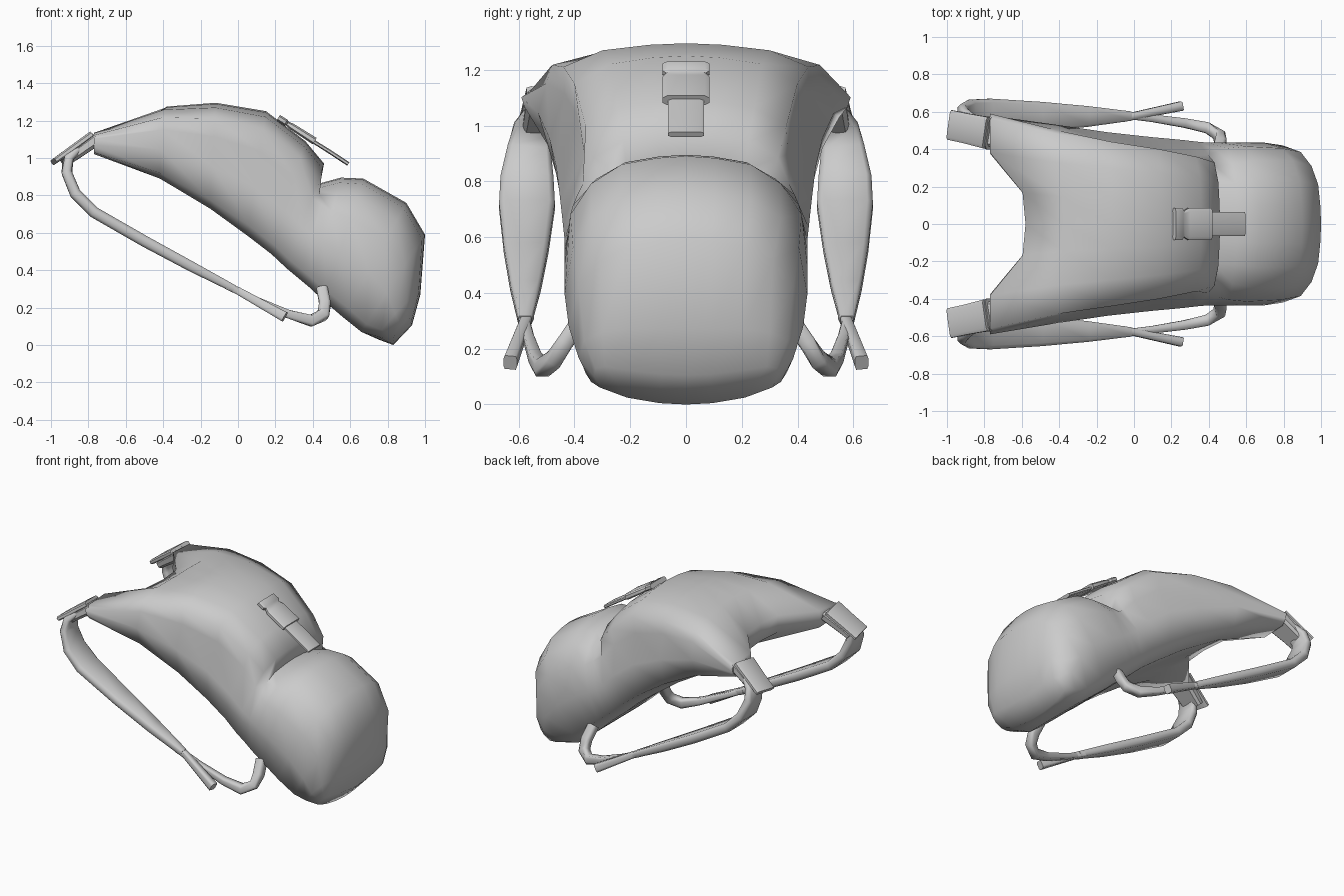
import bpy, bmesh, math
from mathutils import Vector

cube = bpy.data.objects.get("Cube")
if cube:
    bpy.data.objects.remove(cube, do_unlink=True)

grey = bpy.data.materials.new("plain_grey")
grey.use_nodes = True
grey.diffuse_color = (0.6, 0.6, 0.6, 1)
grey.node_tree.nodes["Principled BSDF"].inputs["Base Color"].default_value = (0.6, 0.6, 0.6, 1)


def loft(name, rings, cap, angle):
    """Skin a list of equal rings; cap lists the faces that close each end."""
    bm = bmesh.new()
    rows = [[bm.verts.new(p) for p in ring] for ring in rings]
    n = len(rows[0])
    for a, b in zip(rows, rows[1:]):
        for i in range(n):
            j = (i + 1) % n
            bm.faces.new((a[i], a[j], b[j], b[i]))
    for row in (rows[0], rows[-1]):
        for face in cap:
            bm.faces.new([row[i % n] for i in face])
    bmesh.ops.recalc_face_normals(bm, faces=bm.faces[:])
    mesh = bpy.data.meshes.new(name)
    bm.to_mesh(mesh)
    bm.free()
    mesh.materials.append(grey)
    obj = bpy.data.objects.new(name, mesh)
    bpy.context.collection.objects.link(obj)
    bpy.ops.object.select_all(action='DESELECT')
    obj.select_set(True)
    bpy.context.view_layer.objects.active = obj
    bpy.ops.object.shade_smooth_by_angle(angle=math.radians(angle))
    return obj


def band(name, path, side=1, angle=70):
    """Flat webbing along (x, y, z, width, thickness) points, mirrored by side."""
    pts = [Vector((x, y * side, z)) for x, y, z, w, t in path]
    rings = []
    for i, (p, row) in enumerate(zip(pts, path)):
        tangent = (pts[min(i + 1, len(pts) - 1)] - pts[max(i - 1, 0)]).normalized()
        across = Vector((0, 1, 0))
        across = (across - tangent * across.dot(tangent)).normalized()
        up = tangent.cross(across)
        w, t = row[3] / 2, row[4] / 2
        outline = ((1, 0.5), (0.8, 1), (-0.8, 1), (-1, 0.5),
                   (-1, -0.5), (-0.8, -1), (0.8, -1), (1, -0.5))
        rings.append([p + across * w * a + up * t * b for a, b in outline])
    return loft(name, rings, [range(8)], angle)


# Pack body: back point, front point, half widths (back, side bulge, groove
# below the flap, flap edge), shoulder reach, upward curl of the base corners
# and depth of the fold between flap and pocket
stations = [
    (-0.58, 1.02, -0.58, 1.14, 0.55, 0.58, 0.59, 0.56, 0.19, 0, 0),
    (-0.40, 0.89, -0.38, 1.275, 0.49, 0.53, 0.50, 0.48, 0.02, 0, 0),
    (-0.15, 0.73, -0.12, 1.295, 0.45, 0.49, 0.435, 0.44, 0, 0, 0),
    (0.05, 0.585, 0.15, 1.25, 0.43, 0.465, 0.39, 0.40, 0, 0, 0),
    (0.18, 0.485, 0.36, 1.09, 0.42, 0.45, 0.365, 0.36, 0, 0, 0),
    (0.26, 0.41, 0.46, 0.97, 0.415, 0.44, 0.37, 0.33, 0, 0, 0),
    (0.32, 0.36, 0.51, 0.935, 0.41, 0.435, 0.39, 0.31, 0, 0, 0.07),
    (0.38, 0.31, 0.56, 0.905, 0.41, 0.435, 0.405, 0.32, 0, 0, 0.01),
    (0.46, 0.235, 0.67, 0.89, 0.40, 0.435, 0.415, 0.34, 0, 0, 0),
    (0.56, 0.15, 0.90, 0.76, 0.39, 0.435, 0.405, 0.34, 0, 0, 0),
    (0.66, 0.07, 1.0, 0.59, 0.36, 0.42, 0.385, 0.31, 0, 0, 0),
    (0.75, 0.03, 0.975, 0.27, 0.34, 0.385, 0.365, 0.30, 0, 0.03, 0),
    (0.83, 0.0, 0.93, 0.105, 0.31, 0.33, 0.325, 0.29, 0, 0.06, 0),
]
rings = []
for bx, bz, tx, tz, wb, wm, wg, wt, reach, curl, fold in stations:
    half = [(0, 0), (0, 0.3 * wb), (0, 0.68 * wb), (0.08, wb), (0.4, wm),
            (0.68, wg), (0.85, wt), (0.955, 0.68 * wt), (0.99, 0.3 * wt), (1, 0)]
    ring = []
    for t, y in half + [(t, -y) for t, y in half[-2:0:-1]]:
        k = min(max((abs(y) - 0.12) / 0.27, 0), 1)
        k = k * k * (3 - 2 * k)
        sink = fold * min(max((t - 0.68) / 0.26, 0), 1)
        ring.append((bx + (tx - bx) * t - reach * k - sink, y,
                     bz + (tz - bz) * t + curl * (y / 0.33) ** 2 - sink))
    rings.append(ring)
cap = []
for j in range(4):
    cap += [(j, j + 1, 8 - j, 9 - j), (18 - j, 17 - j, 10 + j, 9 + j)]
loft("pack_body", rings, cap, 80)

# Shoulder straps, their buckles, and the thin adjusters at the hips
for label, s in (("left", 1), ("right", -1)):
    band(label + "_buckle_plate", [
        (-0.985, 0.53, 0.98, 0.16, 0.03), (-0.90, 0.512, 1.04, 0.16, 0.035),
        (-0.79, 0.488, 1.12, 0.17, 0.035)], s, 35)
    band(label + "_buckle_frame", [
        (-0.93, 0.52, 0.975, 0.14, 0.05), (-0.87, 0.508, 1.02, 0.15, 0.06),
        (-0.765, 0.485, 1.095, 0.175, 0.07)], s, 35)
    band(label + "_buckle_tab", [
        (-0.83, 0.495, 1.06, 0.13, 0.05), (-0.68, 0.47, 1.11, 0.15, 0.06)], s, 35)
    band(label + "_shoulder_strap", [
        (-0.87, 0.52, 1.03, 0.13, 0.04), (-0.91, 0.55, 0.985, 0.14, 0.05),
        (-0.915, 0.562, 0.92, 0.155, 0.055), (-0.87, 0.57, 0.81, 0.19, 0.06),
        (-0.77, 0.57, 0.71, 0.20, 0.06), (-0.50, 0.573, 0.555, 0.16, 0.06),
        (-0.25, 0.575, 0.42, 0.11, 0.055), (-0.02, 0.577, 0.30, 0.05, 0.04)], s)
    band(label + "_strap_tail", [
        (-0.06, 0.565, 0.315, 0.04, 0.035), (0.0, 0.578, 0.29, 0.04, 0.04),
        (0.25, 0.63, 0.15, 0.05, 0.055)], s)
    band(label + "_hip_adjuster", [
        (-0.06, 0.585, 0.315, 0.04, 0.035), (0.10, 0.565, 0.24, 0.04, 0.035),
        (0.27, 0.54, 0.165, 0.05, 0.045), (0.39, 0.515, 0.13, 0.06, 0.06),
        (0.455, 0.475, 0.16, 0.06, 0.06), (0.465, 0.435, 0.22, 0.06, 0.06),
        (0.45, 0.38, 0.30, 0.06, 0.06)], s)

# Flap buckle and the webbing hanging from it
band("flap_buckle", [
    (0.215, 0, 1.215, 0.17, 0.035), (0.255, 0, 1.19, 0.17, 0.035),
    (0.265, 0, 1.183, 0.14, 0.025), (0.29, 0, 1.167, 0.17, 0.035),
    (0.41, 0, 1.09, 0.17, 0.04)], 1, 35)
band("flap_webbing", [
    (0.36, 0, 1.115, 0.13, 0.02), (0.48, 0, 1.04, 0.13, 0.022),
    (0.59, 0, 0.968, 0.13, 0.022)], 1, 35)
